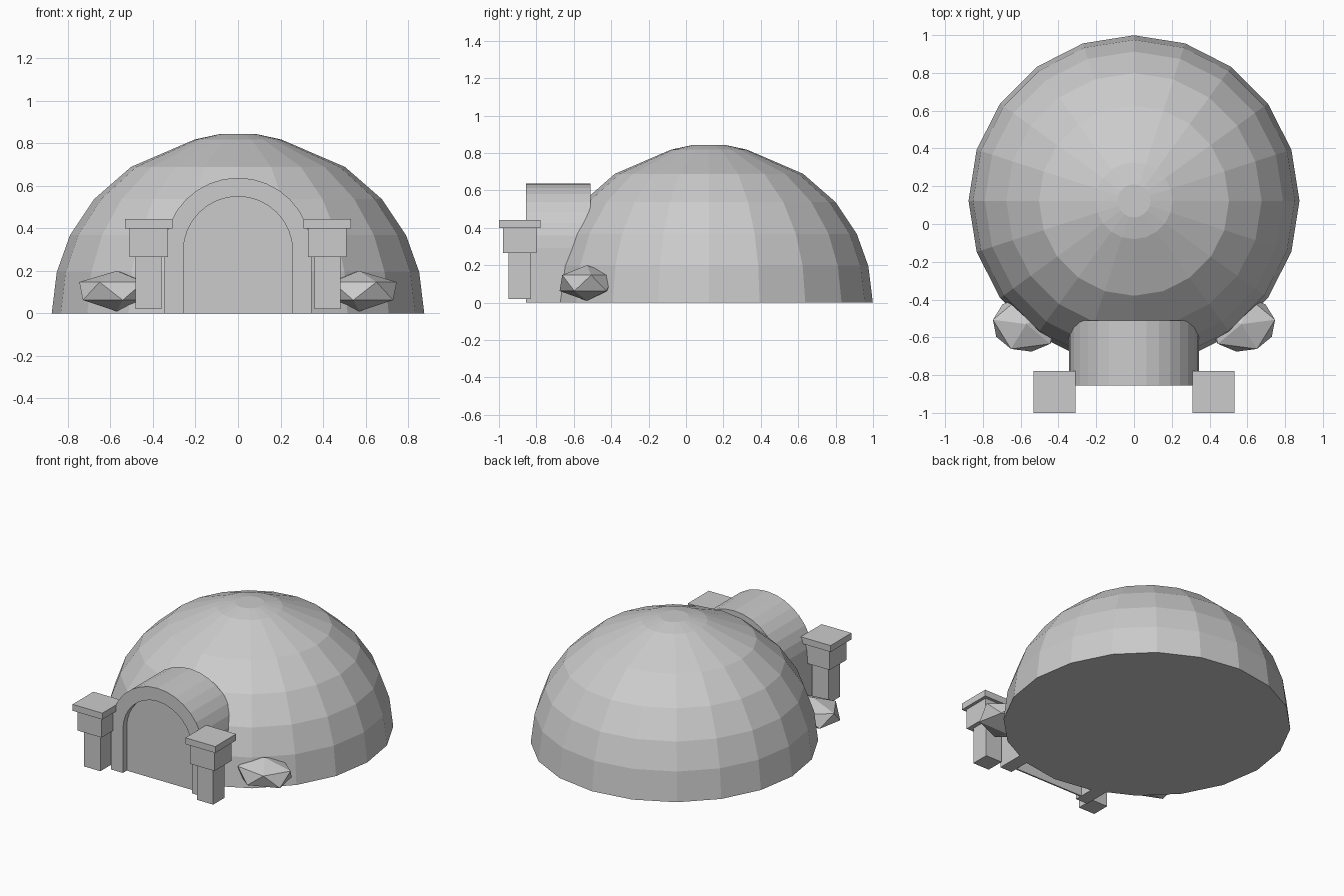
import bpy
import bmesh
from math import cos, sin, pi, radians
from mathutils import Matrix, Vector

if "Cube" in bpy.data.objects:
    bpy.data.objects.remove(bpy.data.objects["Cube"])

stone = bpy.data.materials.new("pale_grey_stone")
stone.use_nodes = True
grey = (0.6, 0.6, 0.6, 1)
stone.diffuse_color = grey
stone.node_tree.nodes["Principled BSDF"].inputs["Base Color"].default_value = grey


def finish(name, bm):
    bmesh.ops.recalc_face_normals(bm, faces=bm.faces)
    mesh = bpy.data.meshes.new(name)
    bm.to_mesh(mesh)
    bm.free()
    mesh.materials.append(stone)
    obj = bpy.data.objects.new(name, mesh)
    bpy.context.collection.objects.link(obj)
    return obj


def add_box(bm, centre, size):
    matrix = Matrix.Translation(centre) @ Matrix.Diagonal((*size, 1))
    bmesh.ops.create_cube(bm, size=1, matrix=matrix)


def arch_line(radius, spring, steps=16):
    """Upright legs joined by a half circle, as (x, z) points."""
    arc = [(radius * cos(pi * i / steps), spring + radius * sin(pi * i / steps))
           for i in range(steps + 1)]
    return [(radius, 0)] + arc + [(-radius, 0)]


def extrude_outline(name, outline, front, back):
    """Solid made from an (x, z) outline running from front to back."""
    bm = bmesh.new()
    face = bm.faces.new([bm.verts.new((x, front, z)) for x, z in outline])
    moved = bmesh.ops.extrude_face_region(bm, geom=[face], use_keep_orig=True)
    verts = [g for g in moved["geom"] if isinstance(g, bmesh.types.BMVert)]
    bmesh.ops.translate(bm, verts=verts, vec=(0, back - front, 0))
    return finish(name, bm)


# Faceted dome, closed at the top and the base
SIDES = 20
profile = [(0.876, 0), (0.852, 0.195), (0.79, 0.368), (0.676, 0.538),
           (0.503, 0.689), (0.203, 0.818), (0.088, 0.843)]
bm = bmesh.new()
rings = [[bm.verts.new((r * cos(2 * pi * i / SIDES), 0.123 + r * sin(2 * pi * i / SIDES), z))
          for i in range(SIDES)] for r, z in profile]
for low, high in zip(rings, rings[1:]):
    for i in range(SIDES):
        j = (i + 1) % SIDES
        bm.faces.new((low[i], low[j], high[j], high[i]))
bm.faces.new(rings[0])
bm.faces.new(rings[-1])
finish("dome", bm)

# Arched entrance tunnel and the recessed door inside it
SPRING = 0.293
outer, inner = arch_line(0.345, SPRING), arch_line(0.257, SPRING)
extrude_outline("entrance_arch", outer + inner[::-1], -0.856, -0.51)
extrude_outline("door", inner, -0.815, -0.805)

# Entrance pillars: shaft, block and cap
for side, label in ((1, "left"), (-1, "right")):
    bm = bmesh.new()
    for width, bottom, top in ((0.122, 0.02, 0.265), (0.18, 0.265, 0.4), (0.222, 0.4, 0.443)):
        add_box(bm, Vector((side * 0.42, -0.889, (bottom + top) / 2)),
                (width, width, top - bottom))
    finish(label + "_pillar", bm)

    # Squashed faceted boulder beside the entrance
    bm = bmesh.new()
    shape = (Matrix.Translation((side * 0.57, -0.53, 0.105))
             @ Matrix.Diagonal((side * 0.2, 0.165, 0.095, 1))
             @ Matrix.Rotation(radians(9), 4, "Z"))
    bmesh.ops.create_icosphere(bm, subdivisions=1, radius=1, matrix=shape)
    finish(label + "_boulder", bm)
